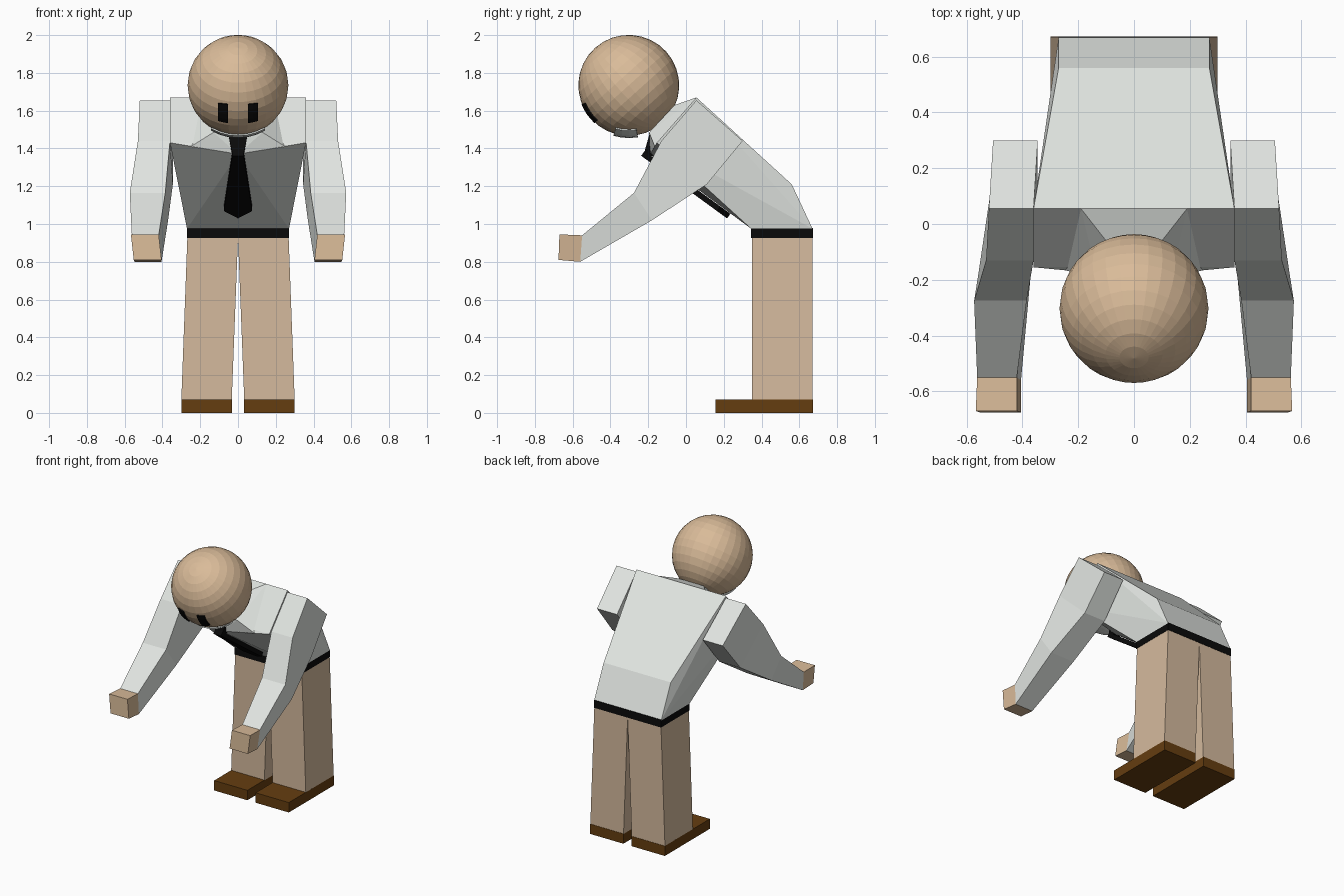
import bpy, bmesh, math
from mathutils import Matrix, Vector

if "Cube" in bpy.data.objects:
    bpy.data.objects.remove(bpy.data.objects["Cube"])


def mat(name, r, g, b):
    m = bpy.data.materials.new(name)
    m.diffuse_color = (r, g, b, 1)
    m.use_nodes = True
    m.node_tree.nodes["Principled BSDF"].inputs["Base Color"].default_value = m.diffuse_color
    return m


SKIN = mat("skin", 0.70, 0.50, 0.32)
TROUSER = mat("tan_cloth", 0.66, 0.49, 0.34)
SHIRT = mat("pale_shirt", 0.75, 0.78, 0.75)
BLACK = mat("black", 0.003, 0.003, 0.003)
BROWN = mat("brown_leather", 0.13, 0.047, 0.005)


def finish(name, bm, material):
    bmesh.ops.recalc_face_normals(bm, faces=bm.faces)
    me = bpy.data.meshes.new(name)
    bm.to_mesh(me)
    bm.free()
    me.materials.append(material)
    ob = bpy.data.objects.new(name, me)
    bpy.context.collection.objects.link(ob)
    return ob


def hull(name, pts, material):
    """Convex solid around a few corner points."""
    bm = bmesh.new()
    for p in pts:
        bm.verts.new(p)
    bmesh.ops.convex_hull(bm, input=bm.verts[:])
    bmesh.ops.dissolve_limit(bm, angle_limit=0.02, verts=bm.verts[:], edges=bm.edges[:])
    return finish(name, bm, material)


def loft(name, rings, material):
    """Capped tube through rings of equal length."""
    bm = bmesh.new()
    vs = [[bm.verts.new(p) for p in r] for r in rings]
    n = len(rings[0])
    for a, b in zip(vs, vs[1:]):
        for i in range(n):
            j = (i + 1) % n
            bm.faces.new((a[i], a[j], b[j], b[i]))
    bm.faces.new(vs[0])
    bm.faces.new(vs[-1])
    return finish(name, bm, material)


def both(pts):
    return [(s * x, y, z) for x, y, z in pts for s in (1, -1)]


def box(x0, x1, y0, y1, z0, z1):
    return [(x, y, z) for x in (x0, x1) for y in (y0, y1) for z in (z0, z1)]


# Head: sphere tilted forward
TILT = math.radians(42)
HEAD = Matrix.Translation((0, -0.303, 1.734)) @ Matrix.Rotation(TILT, 4, 'X')
R = 0.267
bm = bmesh.new()
bmesh.ops.create_uvsphere(bm, u_segments=32, v_segments=16, radius=R, matrix=HEAD)
finish("head", bm, SKIN)


def face_patch(name, x0, x1, e0, e1, material, nx=2, ne=4, radius=R + 0.004):
    """Thin plate following the head, e = elevation in degrees."""
    bm = bmesh.new()
    grid = []
    for i in range(nx + 1):
        x = x0 + (x1 - x0) * i / nx
        ring = math.sqrt(radius ** 2 - x * x)
        row = []
        for j in range(ne + 1):
            e = math.radians(e0 + (e1 - e0) * j / ne)
            row.append(bm.verts.new(HEAD @ Vector((x, -ring * math.cos(e), ring * math.sin(e)))))
        grid.append(row)
    for i in range(nx):
        for j in range(ne):
            bm.faces.new((grid[i][j], grid[i + 1][j], grid[i + 1][j + 1], grid[i][j + 1]))
    ob = finish(name, bm, material)
    mod = ob.modifiers.new("thickness", 'SOLIDIFY')
    mod.thickness = 0.008
    mod.offset = 0


# Eyes and pale chin plate
for side, s in (("left", 1), ("right", -1)):
    face_patch("eye_" + side, s * 0.053, s * 0.105, -6, 20, BLACK)
face_patch("chin_plate", -0.14, 0.14, -58, -31, SHIRT, nx=6, ne=3, radius=R + 0.008)

# Torso leaning forward, and the shirt collar tapering to the head
hull("torso", both([(0.36, 0.055, 1.67), (0.27, 0.56, 1.21), (0.27, 0.67, 0.975),
                    (0.27, 0.345, 0.975), (0.36, -0.155, 1.43)]) + [(0, -0.19, 1.37)], SHIRT)
hull("collar", both([(0.19, 0.055, 1.67), (0.25, -0.165, 1.41), (0.10, -0.06, 1.63),
                     (0.13, -0.195, 1.485)]) + [(0, -0.19, 1.37)], SHIRT)

# Tie: knot and blade lying on the chest
hull("tie_knot", both([(0.05, -0.195, 1.47), (0.03, -0.222, 1.375),
                       (0.05, -0.16, 1.46), (0.03, -0.17, 1.355)]), BLACK)


def on_chest(x, t, off):
    return (x, -0.19 + 0.535 * t - 0.59 * off, 1.37 - 0.39 * t - 0.81 * off)


hull("tie_blade", [on_chest(x, t, off) for off in (0.005, 0.035)
                   for x, t in ((-0.03, -0.05), (0.03, -0.05), (-0.075, 0.70),
                                (0.075, 0.70), (0, 0.80))], BLACK)

# Belt
hull("belt", box(-0.27, 0.27, 0.343, 0.672, 0.925, 0.98), BLACK)

# Arm rings: x inner, x outer, front (y, z), underside (y, z)
ARM = [(0.36, 0.52, (0.055, 1.655), (0.30, 1.44)),
       (0.36, 0.53, (-0.13, 1.44), (0.11, 1.21)),
       (0.385, 0.573, (-0.275, 1.165), (-0.18, 1.02)),
       (0.42, 0.562, (-0.55, 0.94), (-0.56, 0.80))]
HAND = [ARM[-1], (0.42, 0.567, (-0.67, 0.945), (-0.675, 0.81))]


def arm_ring(s, ring):
    xi, xo, f, u = ring
    lean = 0.015
    return [(s * xi, *f), (s * xo, *f), (s * (xo - lean), *u), (s * (xi - lean), *u)]


for side, s in (("left", 1), ("right", -1)):
    loft("arm_" + side, [arm_ring(s, r) for r in ARM], SHIRT)
    loft("hand_" + side, [arm_ring(s, r) for r in HAND], SKIN)
    # Legs widen towards the feet
    loft("leg_" + side, [[(s * a, 0.35, z), (s * b, 0.35, z), (s * b, 0.67, z), (s * a, 0.67, z)]
                         for a, b, z in ((0.033, 0.30, 0.07), (0.0, 0.268, 0.93))], TROUSER)
    hull("shoe_" + side, box(s * 0.033, s * 0.30, 0.155, 0.672, 0, 0.072), BROWN)
